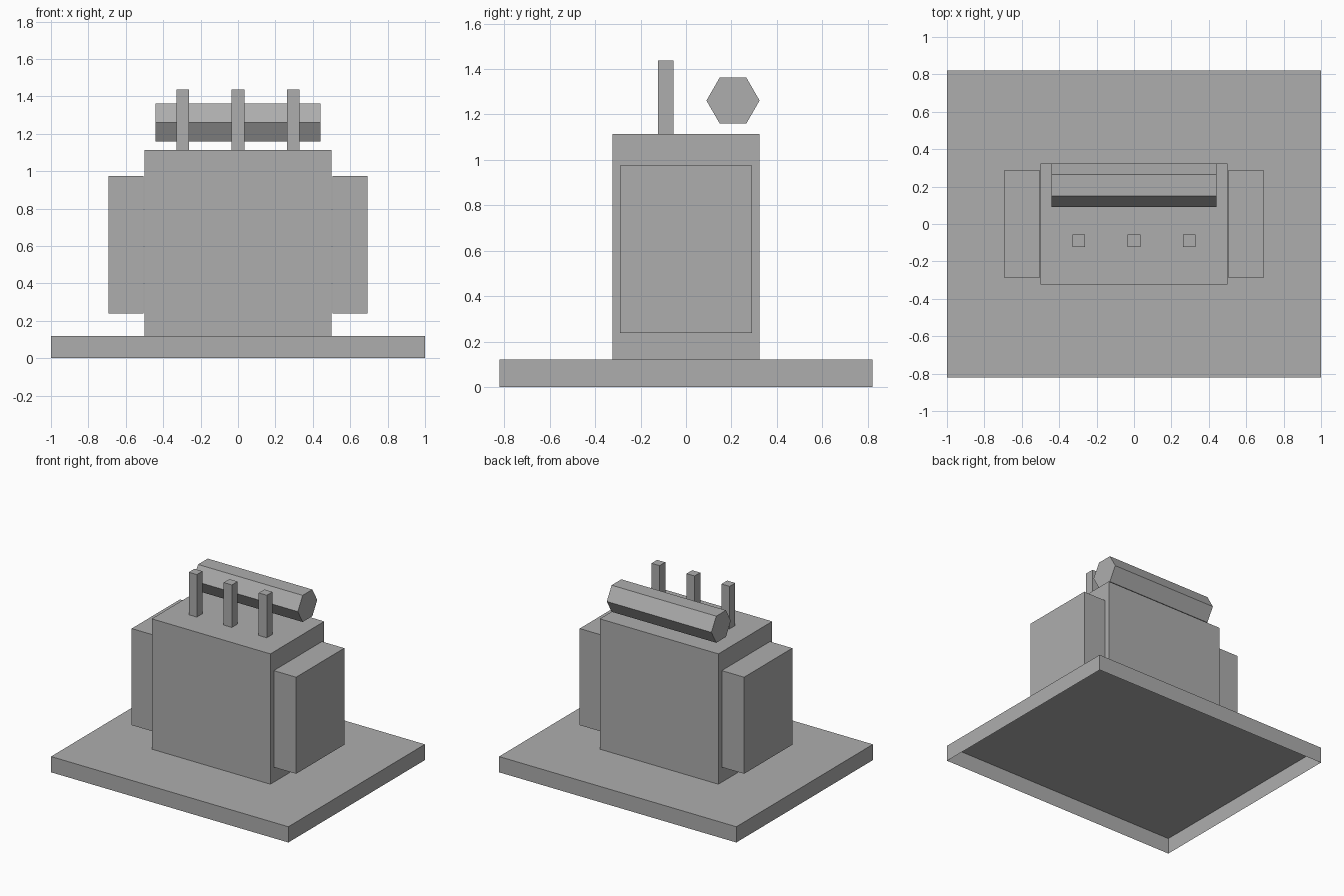
import bpy
import bmesh
import math
from mathutils import Matrix, Vector

cube = bpy.data.objects.get("Cube")
if cube:
    bpy.data.objects.remove(cube, do_unlink=True)

# One plain grey for the whole model
grey = bpy.data.materials.new("plain grey")
grey.use_nodes = True
colour = (0.42, 0.42, 0.42, 1)
grey.diffuse_color = colour
grey.node_tree.nodes["Principled BSDF"].inputs["Base Color"].default_value = colour


def add_part(name, bm):
    mesh = bpy.data.meshes.new(name)
    bm.to_mesh(mesh)
    bm.free()
    mesh.materials.append(grey)
    part = bpy.data.objects.new(name, mesh)
    bpy.context.collection.objects.link(part)
    return part


def box(name, centre, size, z_low, z_high, open_bottom=False):
    """Box given by its plan centre, plan size and height range."""
    bm = bmesh.new()
    place = Matrix.Translation((*centre, (z_low + z_high) / 2))
    scale = Matrix.Diagonal((*size, z_high - z_low, 1))
    bmesh.ops.create_cube(bm, size=1, matrix=place @ scale)
    if open_bottom:
        bm.normal_update()
        down = [f for f in bm.faces if f.normal.dot(Vector((0, 0, -1))) > 0.9]
        bmesh.ops.delete(bm, geom=down, context="FACES")
    return add_part(name, bm)


# Ground slab, hollow underneath, with the main tank on it
box("base_slab", (0, 0), (2, 1.644), 0, 0.12, open_bottom=True)
box("main_tank", (0, 0), (1, 0.648), 0.12, 1.113)

# Radiator on each side, a hair away from the tank
for side, x in (("left", 0.599), ("right", -0.599)):
    box(side + "_radiator", (x, 0), (0.188, 0.58), 0.238, 0.974)

# Row of terminal posts
for label, x in (("right", -0.295), ("middle", 0), ("left", 0.295)):
    box(label + "_terminal_post", (x, -0.089), (0.068, 0.068), 1.113, 1.437)

# Six-sided tank lying along x above the rear of the lid
bm = bmesh.new()
lay = Matrix.Translation((0, 0.207, 1.261)) @ Matrix.Rotation(math.pi / 2, 4, "Y")
turn = Matrix.Rotation(math.pi / 2, 4, "Z")
bmesh.ops.create_cone(bm, cap_ends=True, segments=6, radius1=0.117,
                      radius2=0.117, depth=0.882, matrix=lay @ turn)
# Keep a flat side on top
tops = [v for v in bm.verts if v.co.z > 1.37]
if tops:
    bmesh.ops.rotate(bm, verts=bm.verts, cent=(0, 0.207, 1.261),
                     matrix=Matrix.Rotation(math.pi / 6, 3, "X"))
add_part("upper_tank", bm)
